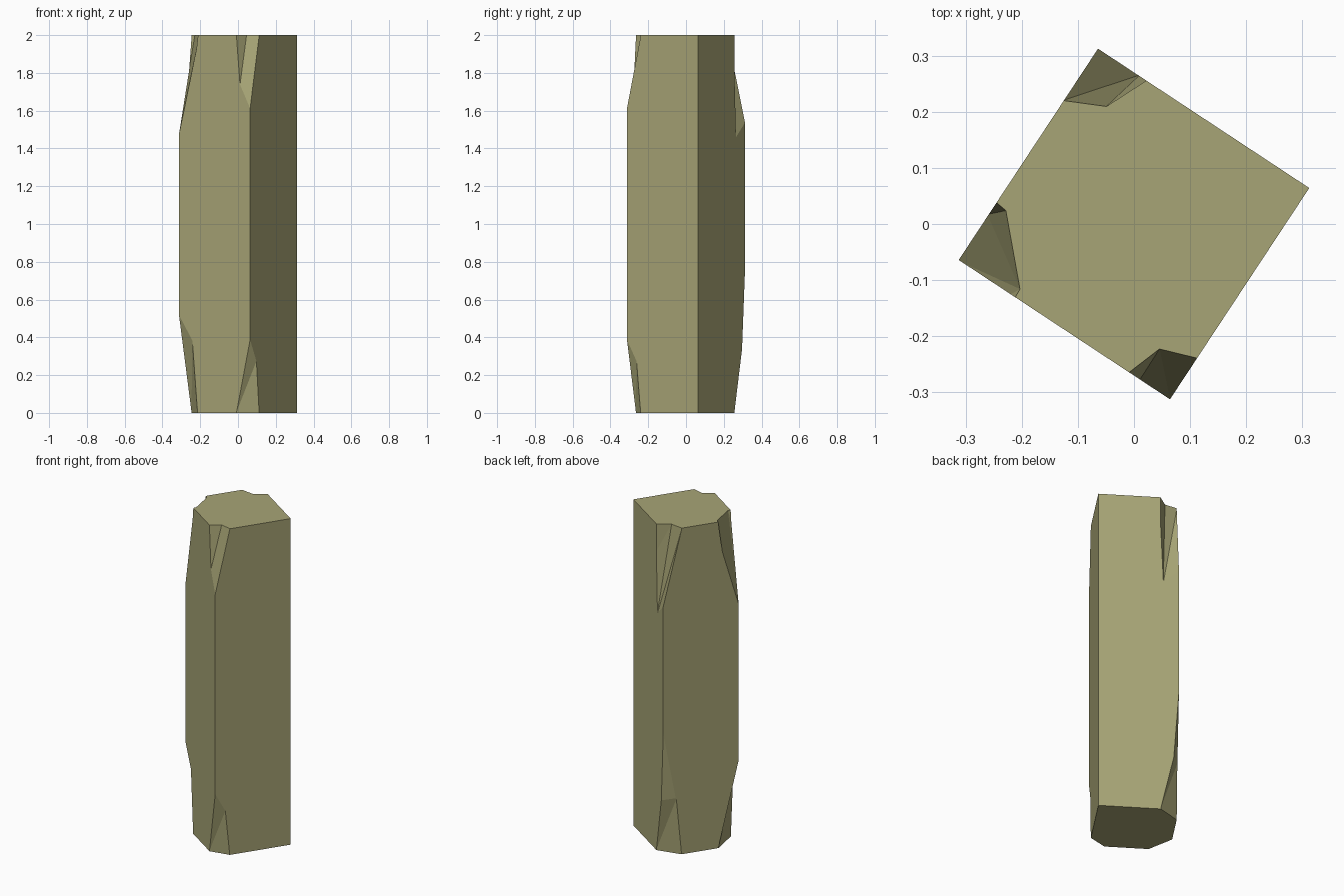
import bpy, bmesh
from math import radians
from mathutils import Matrix

old = bpy.data.objects.get("Cube")
if old:
    bpy.data.objects.remove(old, do_unlink=True)

HALF, HEIGHT, EPS = 0.2255, 2.0, 0.002
TURN = Matrix.Rotation(radians(-33.4), 4, 'Z')

stone = bpy.data.materials.new("olive_stone")
stone.use_nodes = True
COLOUR = (0.39, 0.375, 0.18, 1)
stone.diffuse_color = COLOUR
stone.node_tree.nodes["Principled BSDF"].inputs["Base Color"].default_value = COLOUR


def make_object(name, bm):
    bmesh.ops.transform(bm, matrix=TURN, verts=bm.verts)
    bmesh.ops.recalc_face_normals(bm, faces=bm.faces)
    mesh = bpy.data.meshes.new(name)
    bm.to_mesh(mesh)
    bm.free()
    mesh.materials.append(stone)
    obj = bpy.data.objects.new(name, mesh)
    bpy.context.collection.objects.link(obj)
    return obj


# Square pillar
bm = bmesh.new()
bmesh.ops.create_cube(bm, size=1)
bmesh.ops.scale(bm, vec=(2 * HALF, 2 * HALF, HEIGHT), verts=bm.verts)
bmesh.ops.translate(bm, vec=(0, 0, HEIGHT / 2), verts=bm.verts)
pillar = make_object("stone_pillar", bm)
bpy.context.view_layer.objects.active = pillar


def chip(sx, sy, top, points):
    """Knock a convex chip off a corner; points are insets (x, y, from end)."""
    bm = bmesh.new()
    for p in list(points) + [(0, 0, 0), (-0.1, -0.1, -0.2)]:
        u, v, d = (c if c else -EPS for c in p)
        z = HEIGHT - d if top else d
        bm.verts.new((sx * (HALF - u), sy * (HALF - v), z))
    hull = bmesh.ops.convex_hull(bm, input=bm.verts)
    loose = [g for g in hull["geom_interior"] if isinstance(g, bmesh.types.BMVert)]
    bmesh.ops.delete(bm, geom=loose, context='VERTS')
    cutter = make_object("chip_cutter", bm)
    cutter.hide_render = True
    mod = pillar.modifiers.new("chip", 'BOOLEAN')
    mod.operation, mod.solver, mod.object = 'DIFFERENCE', 'EXACT', cutter
    bpy.ops.object.modifier_apply(modifier=mod.name)
    bpy.data.objects.remove(cutter, do_unlink=True)


# Front corner chips
chip(1, -1, True, [(0, 0, .4), (.064, 0, .27), (.088, 0, 0), (.065, .065, 0), (0, .089, 0)])
chip(1, -1, False, [(0, 0, .4), (0, .062, .28), (.088, 0, 0), (0, .089, 0)])

# Right corner chips
chip(-1, -1, True, [(0, 0, .54), (0, .096, .2), (.11, 0, .08), (.121, 0, 0),
                    (.12, .017, 0), (.022, .12, 0), (0, .123, 0)])
chip(-1, -1, False, [(0, 0, .53), (.086, 0, .14 + .25), (.12, 0, 0), (0, .123, 0)])

# Back corner chips: the lower one has a long shallow cut above a steep one
chip(-1, 1, True, [(0, 0, .47), (.088, 0, .55), (.104, 0, .17), (.104, 0, 0),
                   (.069, .078, 0), (0, .112, 0)])
chip(-1, 1, False, [(0, 0, .8), (.03, 0, .33), (0, .08, .35)])
chip(-1, 1, False, [(0, 0, .48), (.104, 0, 0), (0, .08, .35), (0, .112, 0)])

# Crisp flat facets
for poly in pillar.data.polygons:
    poly.use_smooth = False
    poly.material_index = 0
